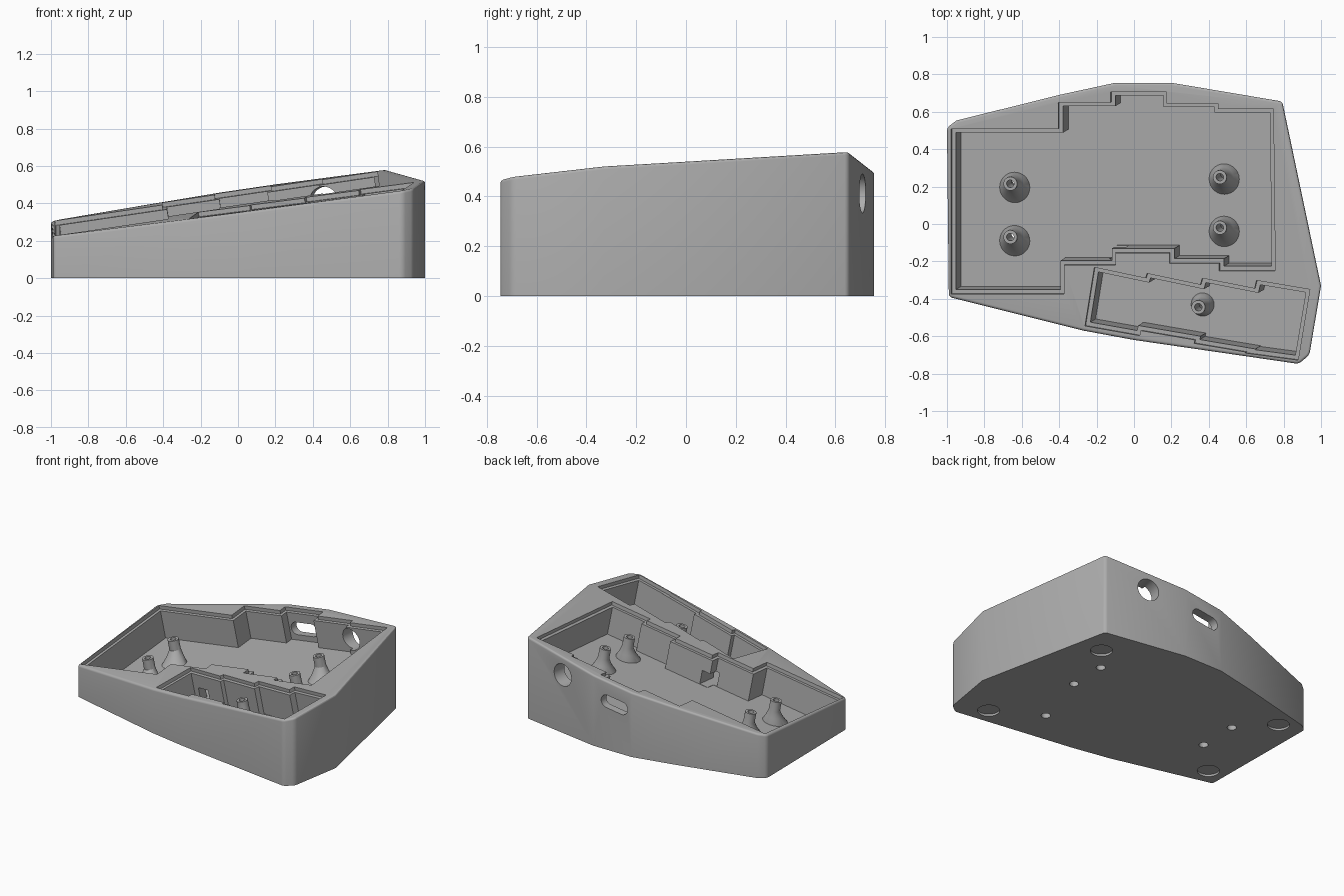
import bpy, bmesh, math
from mathutils import Vector, Matrix

cube = bpy.data.objects.get("Cube")
if cube:
    bpy.data.objects.remove(cube, do_unlink=True)

GREY = (0.42, 0.42, 0.42, 1)
mat = bpy.data.materials.new("case_grey")
mat.use_nodes = True
mat.diffuse_color = GREY
mat.node_tree.nodes["Principled BSDF"].inputs["Base Color"].default_value = GREY

# The sloping top plane, its normal, and the pocket depth below it
SLOPE_X, SLOPE_Y, HEIGHT = 0.147, 0.09, 0.405
NORMAL = Vector((-SLOPE_X, -SLOPE_Y, 1)).normalized()
FLOOR = 0.22
LIP = 0.022


def on_top(x, y, depth=0.0):
    return Vector((x, y, HEIGHT + SLOPE_X * x + SLOPE_Y * y)) - NORMAL * depth


def make_object(name, bm):
    bmesh.ops.recalc_face_normals(bm, faces=bm.faces)
    mesh = bpy.data.meshes.new(name)
    bm.to_mesh(mesh)
    bm.free()
    mesh.materials.append(mat)
    obj = bpy.data.objects.new(name, mesh)
    bpy.context.collection.objects.link(obj)
    return obj


def prism(name, start, end):
    """Closed solid between two matching loops of points."""
    bm = bmesh.new()
    a = [bm.verts.new(p) for p in start]
    b = [bm.verts.new(p) for p in end]
    bm.faces.new(a)
    bm.faces.new(b)
    for i in range(len(a)):
        j = (i + 1) % len(a)
        bm.faces.new((a[i], a[j], b[j], b[i]))
    return make_object(name, bm)


def rod(name, start, end, radius, side=None, stretch=0.0, count=32):
    """Round rod, or a slot-shaped one when stretched along side."""
    start, end = Vector(start), Vector(end)
    axis = (end - start).normalized()
    u = Vector(side) if side else axis.orthogonal()
    u = (u - axis * u.dot(axis)).normalized()
    v = axis.cross(u)
    ring = []
    for i in range(count):
        t = math.tau * (i + 0.5) / count
        push = math.copysign(stretch, math.cos(t))
        ring.append(u * (radius * math.cos(t) + push) + v * radius * math.sin(t))
    return prism(name, [start + p for p in ring], [end + p for p in ring])


def inset(points, d):
    """Shrink a counter-clockwise outline by d with mitred corners."""
    result = []
    pts = [Vector(p) for p in points]
    for i, p in enumerate(pts):
        e1 = (p - pts[i - 1]).normalized()
        e2 = (pts[(i + 1) % len(pts)] - p).normalized()
        n1, n2 = Vector((-e1.y, e1.x)), Vector((-e2.y, e2.x))
        result.append(p + (n1 + n2) * d / (1 + n1.dot(n2)))
    return result


def cut(target, cutter):
    cutter.hide_render = True
    mod = target.modifiers.new("cut", 'BOOLEAN')
    mod.operation = 'DIFFERENCE'
    mod.solver = 'EXACT'
    mod.object = cutter
    bpy.context.view_layer.objects.active = target
    bpy.ops.object.modifier_apply(modifier=mod.name)
    bpy.data.objects.remove(cutter, do_unlink=True)


# Case body: upright walls under the sloping top, rounded corners and rim
outline = [(-0.99, -0.39), (-0.27, -0.57), (0, -0.62), (0.88, -0.748), (0.938, -0.7),
           (1.0, -0.33), (0.793, 0.655), (0.2, 0.755), (-0.1, 0.755), (-0.4, 0.69),
           (-0.95, 0.553), (-1.0, 0.515)]
case = prism("case_body", [(x, y, 0) for x, y in outline],
             [on_top(x, y) for x, y in outline])
bm = bmesh.new()
bm.from_mesh(case.data)
corners = [e for e in bm.edges if abs((e.verts[0].co - e.verts[1].co).normalized().z) > 0.99
           and e.calc_face_angle() > math.radians(28)]
bmesh.ops.bevel(bm, geom=corners, offset=0.018, segments=4, profile=0.5, affect='EDGES')
rim = [e for e in bm.edges if all(v.co.z > 0.1 for v in e.verts)]
bmesh.ops.bevel(bm, geom=rim, offset=0.014, segments=4, profile=0.5, affect='EDGES')
bm.to_mesh(case.data)
bm.free()

# Stepped key pockets, each with a shallow ledge around the opening
main_pocket = [(-0.978, -0.375), (-0.375, -0.375), (-0.375, -0.22), (-0.1, -0.22),
               (-0.1, -0.155), (0.19, -0.155), (0.19, -0.21), (0.455, -0.21),
               (0.455, -0.25), (0.755, -0.25), (0.745, 0.615), (0.45, 0.615),
               (0.45, 0.645), (0.175, 0.645), (0.175, 0.707), (-0.125, 0.707),
               (-0.125, 0.65), (-0.405, 0.65), (-0.405, 0.508), (-0.978, 0.508)]
thumb_pocket = [(-0.262, -0.545), (0.03, -0.597), (0.036, -0.57), (0.326, -0.62),
                (0.322, -0.638), (0.6, -0.685), (0.595, -0.69), (0.877, -0.728),
                (0.94, -0.35), (0.655, -0.302), (0.645, -0.345), (0.365, -0.29),
                (0.355, -0.325), (0.07, -0.265), (0.062, -0.29), (-0.212, -0.232)]
for points in (main_pocket, thumb_pocket):
    for loop, depth in ((points, 0.025), (inset(points, LIP), FLOOR)):
        cut(case, prism("pocket_cutter", [on_top(x, y, depth) for x, y in loop],
                        [on_top(x, y, -0.1) for x, y in loop]))

# Cable passage between the pockets
passage = [(-0.15, -0.36), (-0.06, -0.36), (-0.06, -0.12), (-0.15, -0.12)]
cut(case, prism("passage_cutter", [on_top(x, y, FLOOR - 0.002) for x, y in passage],
                [on_top(x, y, 0.12) for x, y in passage]))

# Round socket and slot through the back wall
cut(case, rod("socket_cutter", (0.448, 0.56, 0.412), (0.49, 0.8, 0.412), 0.078))
cut(case, rod("slot_cutter", (0.035, 0.6, 0.335), (0.035, 0.82, 0.335), 0.045,
              side=(1, 0, SLOPE_X), stretch=0.06))

# Round recesses for feet underneath
for x, y in ((0.66, 0.46), (0.72, -0.6), (-0.83, 0.46), (-0.865, -0.285)):
    cut(case, rod("foot_cutter", (x, y, -0.05), (x, y, 0.015), 0.072))


def screw_post(name, x, y, foot_radius, lean):
    """Flared hollow post standing on the pocket floor."""
    top = on_top(x, y, 0.06)
    neck, bore, count = 0.037, 0.02, 28
    profile = [(bore, 0), (neck, 0), (neck, 0.07), (0.6 * neck + 0.4 * foot_radius, 0.115),
               (foot_radius, 0.162), (foot_radius, 0.172), (bore, 0.172)]
    side = Vector((1, 0, SLOPE_X)).normalized()
    other = NORMAL.cross(side)
    bm = bmesh.new()
    rings = []
    for r, d in profile:
        shift = max(0, r - neck) / (foot_radius - neck) * lean
        centre = top - NORMAL * d + other * shift
        rings.append([bm.verts.new(centre + side * r * math.cos(math.tau * k / count)
                                   + other * r * math.sin(math.tau * k / count))
                      for k in range(count)])
    for i, ring in enumerate(rings):
        after = rings[(i + 1) % len(rings)]
        for k in range(count):
            m = (k + 1) % count
            bm.faces.new((ring[k], ring[m], after[m], after[k]))
    return make_object(name, bm)


# Screw posts, with holes drilled through to the underside
posts = [("left_back_post", -0.67, 0.21, 0.083, -0.035),
         ("left_front_post", -0.67, -0.075, 0.083, -0.035),
         ("right_back_post", 0.45, 0.245, 0.083, -0.025),
         ("right_front_post", 0.45, -0.025, 0.083, -0.035),
         ("thumb_post", 0.335, -0.45, 0.063, 0.0)]
parts = [case]
for name, x, y, foot_radius, lean in posts:
    cut(case, rod("screw_cutter", on_top(x, y, FLOOR - 0.01), on_top(x, y, 0.7), 0.03))
    parts.append(screw_post(name, x, y, foot_radius, lean))

# Soft shading on rounded surfaces, crisp edges elsewhere
for obj in parts:
    bpy.ops.object.select_all(action='DESELECT')
    obj.select_set(True)
    bpy.context.view_layer.objects.active = obj
    bpy.ops.object.shade_smooth_by_angle(angle=math.radians(25))
